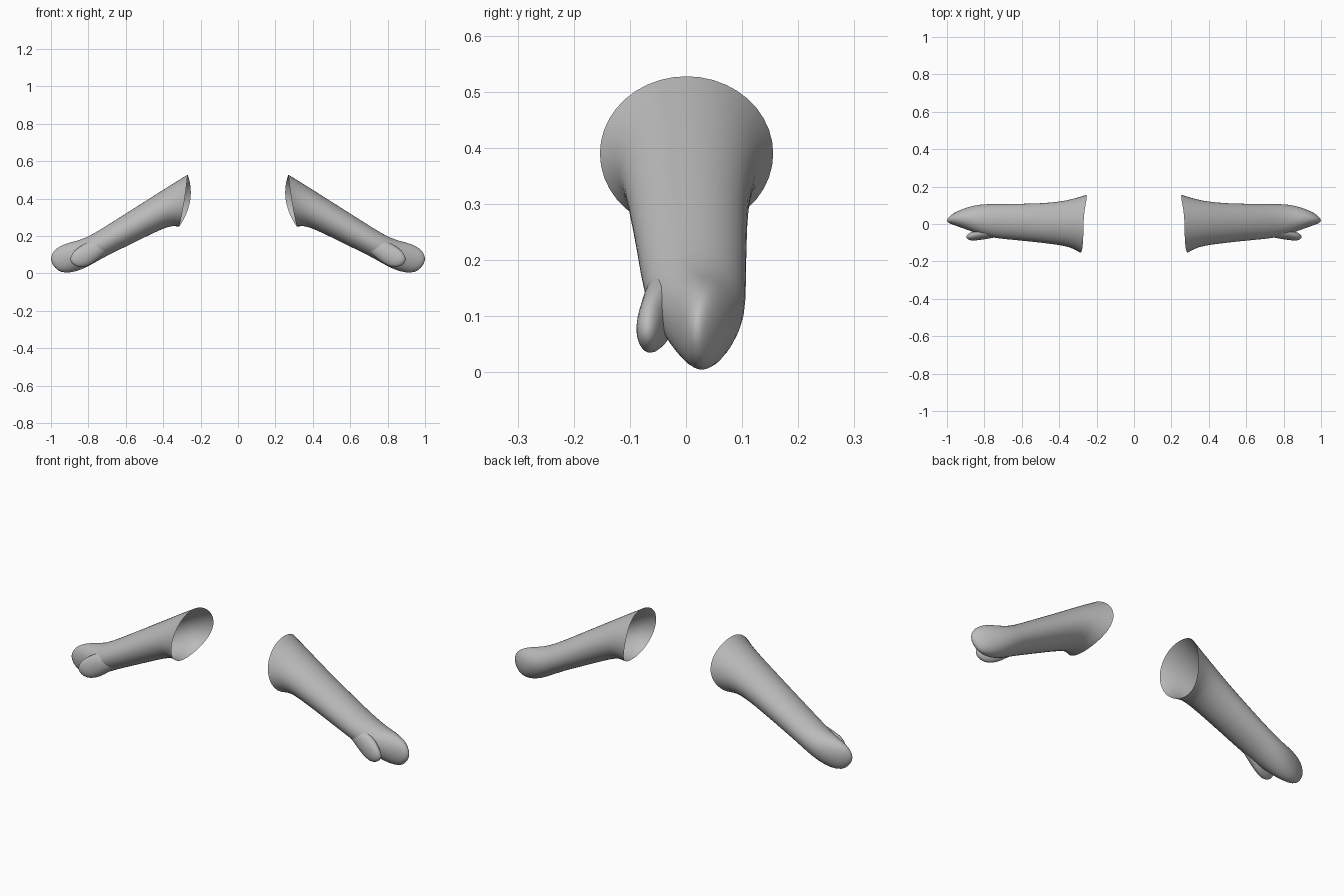
import bpy, bmesh, math
from mathutils import Vector

cube = bpy.data.objects.get("Cube")
if cube:
    bpy.data.objects.remove(cube, do_unlink=True)

grey = bpy.data.materials.new("light grey")
grey.use_nodes = True
COLOUR = (0.5, 0.5, 0.5, 1)
grey.diffuse_color = COLOUR
grey.node_tree.nodes["Principled BSDF"].inputs["Base Color"].default_value = COLOUR

SEGMENTS = 20

# Each section: top x, top z, bottom x, bottom z, front y, back y
ARM = [
    (0.27, 0.53, 0.315, 0.25, -0.156, 0.158),
    (0.305, 0.508, 0.335, 0.25, -0.137, 0.143),
    (0.37, 0.468, 0.365, 0.253, -0.118, 0.125),
    (0.50, 0.385, 0.45, 0.217, -0.104, 0.112),
    (0.65, 0.290, 0.59, 0.147, -0.088, 0.109),
    (0.78, 0.207, 0.71, 0.090, -0.078, 0.108),
    (0.85, 0.177, 0.79, 0.042, -0.058, 0.107),
    (0.90, 0.168, 0.86, 0.009, -0.036, 0.094),
    (0.955, 0.147, 0.925, 0.0, -0.014, 0.072),
    (0.985, 0.122, 0.965, 0.014, -0.002, 0.05),
    (0.998, 0.095, 0.99, 0.045, 0.008, 0.033),
]
THUMB = [
    (0.72, 0.195, 0.68, 0.130, -0.060, 0.0),
    (0.78, 0.178, 0.735, 0.085, -0.076, 0.0),
    (0.83, 0.155, 0.785, 0.046, -0.083, -0.015),
    (0.865, 0.132, 0.83, 0.032, -0.089, -0.036),
    (0.885, 0.110, 0.862, 0.036, -0.089, -0.045),
    (0.896, 0.086, 0.885, 0.050, -0.081, -0.056),
]


def loft(name, sections, side, rim_bow=(0, 0)):
    """Skin oval sections into a tube, open at the start and rounded at the end."""
    bm = bmesh.new()
    rings = []
    for i, (tx, tz, bx, bz, y0, y1) in enumerate(sections):
        top, bottom = Vector((tx, 0, tz)), Vector((bx, 0, bz))
        mid, half = (top + bottom) / 2, (top - bottom) / 2
        fade = max(0.0, 1 - i / 2)
        ring = []
        for k in range(SEGMENTS):
            a = 2 * math.pi * k / SEGMENTS
            c, s = math.cos(a), math.sin(a)
            p = mid + half * c
            p.y = (y0 + y1) / 2 + s * (y1 - y0) / 2
            # sides of the open rim sweep inward
            p.x -= fade * s * s * rim_bow[1 if s > 0 else 0]
            ring.append(bm.verts.new((p.x * side, p.y, p.z)))
        rings.append(ring)
    for r0, r1 in zip(rings, rings[1:]):
        for k in range(SEGMENTS):
            n = (k + 1) % SEGMENTS
            quad = [r0[k], r0[n], r1[n], r1[k]]
            bm.faces.new(quad if side > 0 else quad[::-1])
    # rounded tip
    tip = sum((v.co for v in rings[-1]), Vector()) / SEGMENTS
    tip_vert = bm.verts.new(tip + Vector((0.006 * side, 0, 0)))
    for k in range(SEGMENTS):
        tri = [rings[-1][k], rings[-1][(k + 1) % SEGMENTS], tip_vert]
        bm.faces.new(tri if side > 0 else tri[::-1])
    # make normals face outward
    bm.normal_update()
    f = bm.faces[len(bm.faces) // 2] if not bm.faces.ensure_lookup_table() else None
    if f.normal.dot(f.calc_center_median() - tip) == 0 or bm.calc_volume(signed=True) < 0:
        bmesh.ops.reverse_faces(bm, faces=bm.faces)
    mesh = bpy.data.meshes.new(name)
    bm.to_mesh(mesh)
    bm.free()
    mesh.materials.append(grey)
    mesh.shade_smooth()
    ob = bpy.data.objects.new(name, mesh)
    bpy.context.collection.objects.link(ob)
    sub = ob.modifiers.new("smooth", "SUBSURF")
    sub.levels = sub.render_levels = 1
    return ob


# Matching pair of sleeves with mitten hands and thumbs
for label, side in (("left", 1), ("right", -1)):
    loft(label + "_arm_and_hand", ARM, side, rim_bow=(0.006, 0.038))
    loft(label + "_thumb", THUMB, side)
